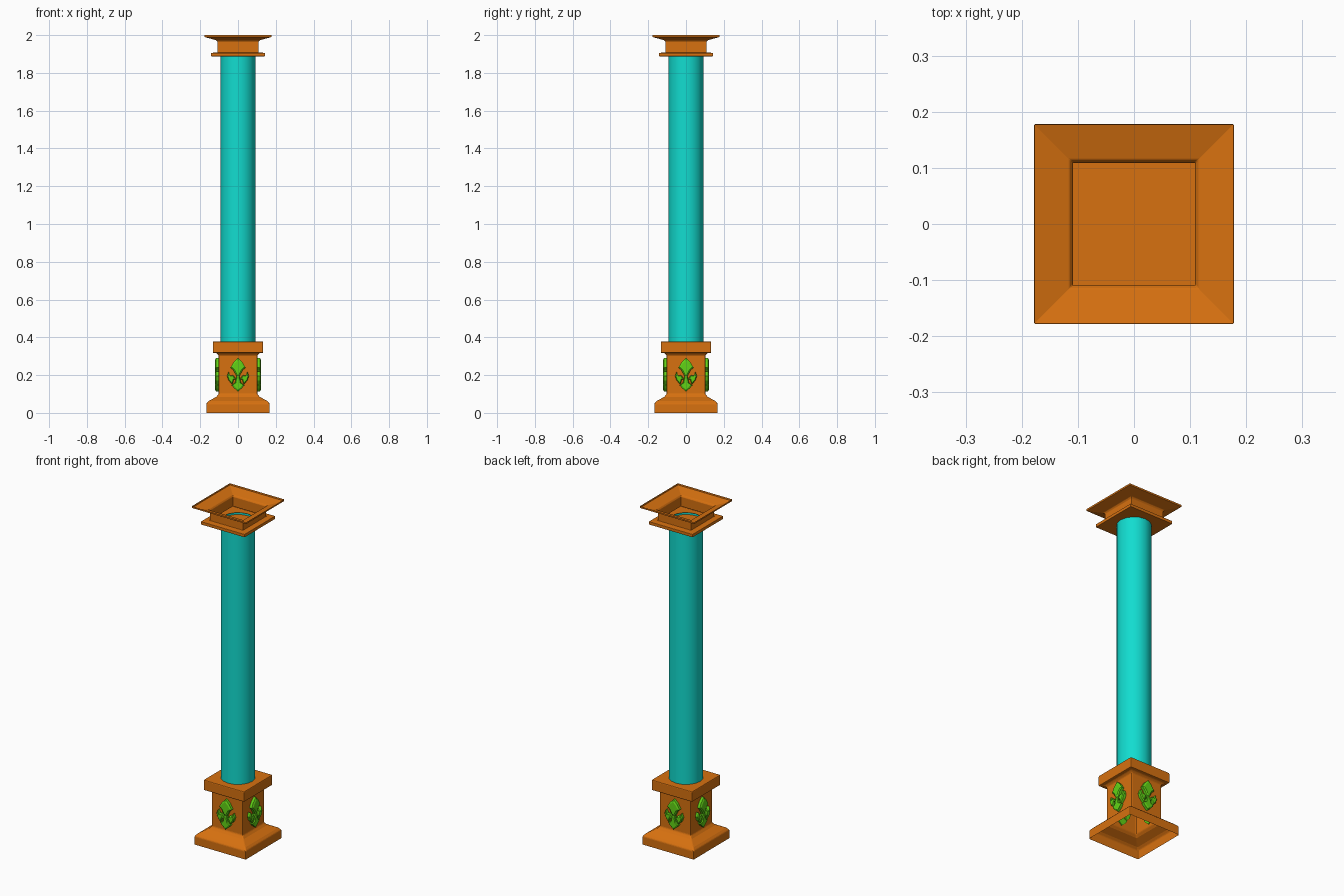
import bpy, bmesh, math
from mathutils import Matrix, Vector

cube = bpy.data.objects.get("Cube")
if cube:
    bpy.data.objects.remove(cube, do_unlink=True)


def make_material(name, color):
    m = bpy.data.materials.new(name)
    m.use_nodes = True
    m.diffuse_color = color
    m.node_tree.nodes["Principled BSDF"].inputs["Base Color"].default_value = color
    return m


ORANGE = make_material("orange", (0.68, 0.165, 0.005, 1))
TEAL = make_material("teal", (0.006, 0.72, 0.63, 1))
GREEN = make_material("leaf green", (0.12, 0.65, 0.008, 1))


def finish(name, bm, material):
    mesh = bpy.data.meshes.new(name)
    bm.to_mesh(mesh)
    bm.free()
    mesh.materials.append(material)
    obj = bpy.data.objects.new(name, mesh)
    bpy.context.collection.objects.link(obj)
    return obj


def shell(name, profile, sides, material, turn=0.0, cap=None, stretch=1.0):
    """Sweep (radius, height) points round z; cap closes one end ring."""
    bm = bmesh.new()
    rings = []
    for r, z in profile:
        angles = [turn + math.tau * i / sides for i in range(sides)]
        rings.append([bm.verts.new((r * stretch * math.cos(a), r * stretch * math.sin(a), z))
                      for a in angles])
    for low, high in zip(rings, rings[1:]):
        for i in range(sides):
            j = (i + 1) % sides
            bm.faces.new((low[i], low[j], high[j], high[i]))
    if cap == "bottom":
        bm.faces.new(rings[0][::-1])
    elif cap == "top":
        bm.faces.new(rings[-1])
    return finish(name, bm, material)


def square_shell(name, profile, cap, bevel):
    obj = shell(name, profile, 4, ORANGE, math.pi / 4, cap, math.sqrt(2))
    mod = obj.modifiers.new("soft edges", "BEVEL")
    mod.width = bevel
    mod.segments = 2
    mod.limit_method = "ANGLE"
    mod.angle_limit = math.radians(35)
    return obj


# Hollow pedestal, open underneath
square_shell("pedestal", [
    (0.168, 0), (0.168, 0.05), (0.155, 0.063), (0.115, 0.085), (0.102, 0.10),
    (0.102, 0.305), (0.115, 0.317), (0.133, 0.317), (0.133, 0.378)], "top", 0.005)

# Open-topped capital with a flared rim
square_shell("capital", [
    (0.143, 1.888), (0.143, 1.906), (0.109, 1.908), (0.109, 1.965),
    (0.115, 1.973), (0.178, 1.99), (0.178, 2.0)], "bottom", 0.002)

# Shaft, an open tube
shaft = shell("shaft", [(0.0925, 0.375), (0.0925, 1.9)], 16, TEAL)
bpy.ops.object.select_all(action="DESELECT")
shaft.select_set(True)
bpy.context.view_layer.objects.active = shaft
bpy.ops.object.shade_smooth_by_angle(angle=math.radians(40))

# Leaf ornament lobes as (x, z) outlines
TOP_LOBE = [(0, 0.291), (-0.022, 0.27), (-0.04, 0.24), (-0.024, 0.225),
            (-0.008, 0.195), (0.008, 0.195), (0.024, 0.225), (0.04, 0.24), (0.022, 0.27)]
SIDE_LOBE = [(0.05, 0.218), (0.042, 0.197), (0.026, 0.2), (0.008, 0.175),
             (0.022, 0.178), (0.03, 0.15), (0.05, 0.172), (0.058, 0.195)]
BOTTOM_LOBE = [(0, 0.113), (0.02, 0.13), (0.034, 0.146), (0.016, 0.16),
               (0.007, 0.2), (-0.007, 0.2), (-0.016, 0.16), (-0.034, 0.146), (-0.02, 0.13)]
LOBES = [TOP_LOBE, SIDE_LOBE, [(-x, z) for x, z in SIDE_LOBE], BOTTOM_LOBE]


def add_lobe(bm, outline, turn):
    cx = sum(p[0] for p in outline) / len(outline)
    cz = sum(p[1] for p in outline) / len(outline)
    rings = []
    for depth, scale in ((0.096, 1), (0.117, 1), (0.122, 0.75)):
        rings.append([bm.verts.new(turn @ Vector((
            cx + (x - cx) * scale, -depth, cz + (z - cz) * scale))) for x, z in outline])
    n = len(outline)
    for a, b in zip(rings, rings[1:]):
        for i in range(n):
            j = (i + 1) % n
            bm.faces.new((a[i], a[j], b[j], b[i]))
    bm.faces.new(rings[0][::-1])
    bm.faces.new(rings[-1])


# One ornament on each pedestal face
for k, side in enumerate(("front", "left", "back", "right")):
    bm = bmesh.new()
    for lobe in LOBES:
        add_lobe(bm, lobe, Matrix.Rotation(k * math.pi / 2, 3, "Z"))
    bmesh.ops.recalc_face_normals(bm, faces=bm.faces)
    finish(side + "_leaf_ornament", bm, GREEN)
